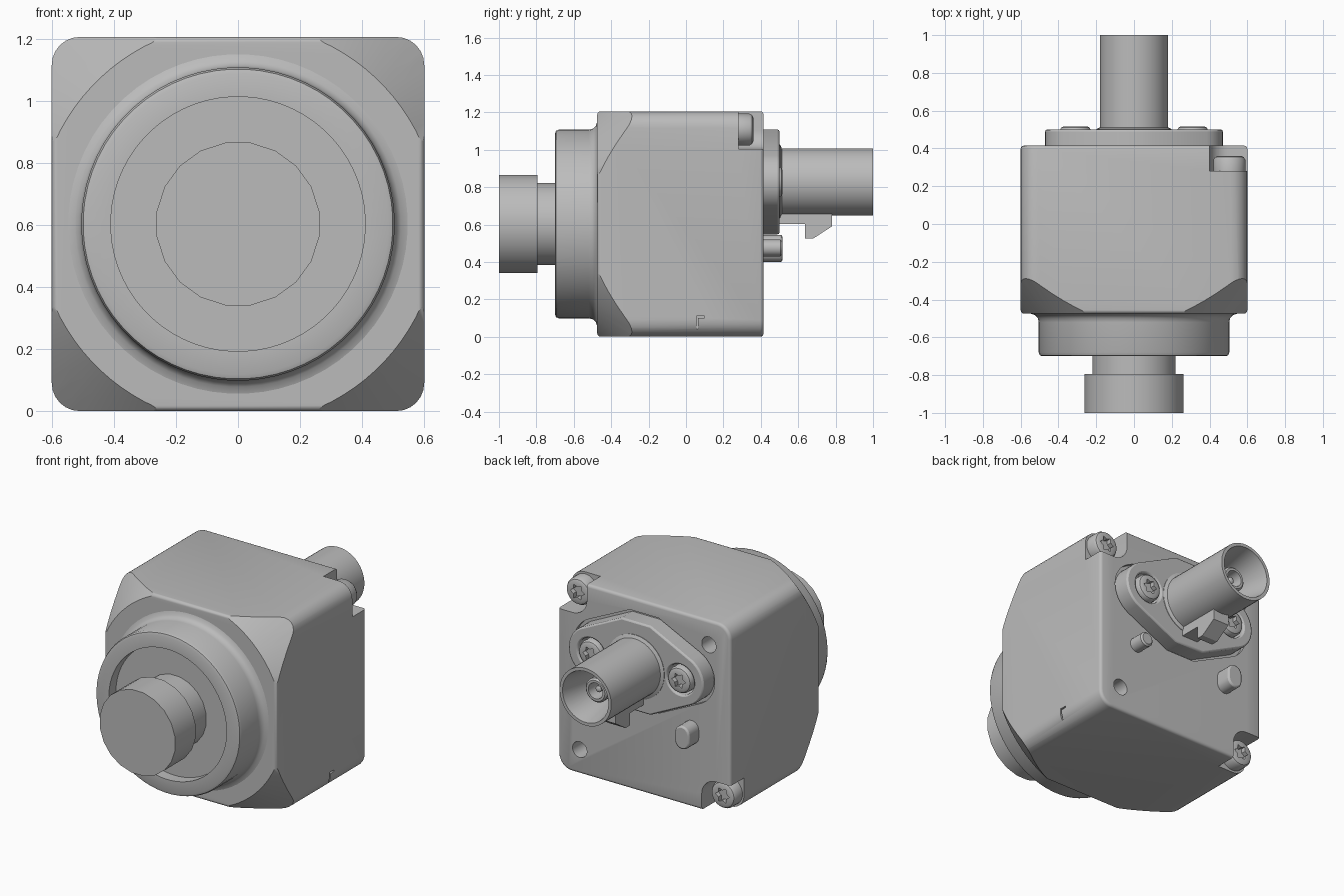
import bpy, bmesh
from math import sin, cos, pi, radians

cube = bpy.data.objects.get("Cube")
if cube:
    bpy.data.objects.remove(cube, do_unlink=True)

CZ = 0.603      # height of the lens axis
PZ = 0.828      # height of the connector axis

grey = bpy.data.materials.new("housing grey")
grey.use_nodes = True
grey.diffuse_color = (0.5, 0.5, 0.5, 1)
grey.node_tree.nodes["Principled BSDF"].inputs["Base Color"].default_value = (0.5, 0.5, 0.5, 1)


def finish(name, bm):
    bmesh.ops.remove_doubles(bm, verts=bm.verts, dist=1e-5)
    bmesh.ops.recalc_face_normals(bm, faces=bm.faces)
    mesh = bpy.data.meshes.new(name)
    bm.to_mesh(mesh)
    bm.free()
    mesh.materials.append(grey)
    ob = bpy.data.objects.new(name, mesh)
    bpy.context.collection.objects.link(ob)
    return ob


def lathe(name, profile, x=0, z=CZ, sides=64):
    """Revolve (radius, y) points about an axis parallel to y."""
    bm = bmesh.new()
    rings = []
    for r, y in profile:
        angles = [2 * pi * (i + 0.5) / sides for i in range(sides)]
        rings.append([bm.verts.new((x + r * cos(a), y, z + r * sin(a))) for a in angles])
    for a, b in zip(rings, rings[1:]):
        for i in range(sides):
            j = (i + 1) % sides
            bm.faces.new((a[i], a[j], b[j], b[i]))
    return finish(name, bm)


def prism(name, outline, start, end, axis="y"):
    """Extrude an outline along y (points x, z) or along x (points y, z)."""
    bm = bmesh.new()
    place = (lambda p, d: (p[0], d, p[1])) if axis == "y" else (lambda p, d: (d, p[0], p[1]))
    a = [bm.verts.new(place(p, start)) for p in outline]
    b = [bm.verts.new(place(p, end)) for p in outline]
    bm.faces.new(a)
    bm.faces.new(b)
    for i in range(len(a)):
        j = (i + 1) % len(a)
        bm.faces.new((a[i], a[j], b[j], b[i]))
    return finish(name, bm)


def boolean(ob, cutter, operation="DIFFERENCE"):
    mod = ob.modifiers.new("cut", "BOOLEAN")
    mod.operation, mod.solver, mod.object = operation, "EXACT", cutter
    bpy.context.view_layer.objects.active = ob
    bpy.ops.object.modifier_apply(modifier=mod.name)
    bpy.data.objects.remove(cutter, do_unlink=True)


def arc(x, z, r, first, last, steps=10):
    angles = [radians(first + (last - first) * i / steps) for i in range(steps + 1)]
    return [(x + r * cos(a), z + r * sin(a)) for a in angles]


def flange_outline(grow=0):
    right = arc(0.31, PZ, 0.16 + grow, -62, 62, 16)
    top = [(0.1, PZ + 0.28 + grow), (-0.1, PZ + 0.28 + grow)]
    left = [(-x, z) for x, z in reversed(right)]
    bottom = [(x, 2 * PZ - z) for x, z in reversed(top)]
    return right + top + left + bottom


def screw(name, x, z, r, base, top):
    """Domed head with a six-lobed socket."""
    head = lathe(name, [(0, base), (r, base), (r, top - 0.02), (r * 0.9, top - 0.006),
                        (r * 0.75, top), (0, top)], x, z, 32)
    star = [(x + r * (0.58, 0.38)[i % 2] * cos(i * pi / 6),
             z + r * (0.58, 0.38)[i % 2] * sin(i * pi / 6)) for i in range(12)]
    boolean(head, prism("socket", star, top - 0.03, top + 0.05))


# Housing: rounded block, front corners turned off by a cone
bm = bmesh.new()
bmesh.ops.create_cube(bm, size=1)
for v in bm.verts:
    v.co = (v.co.x * 1.2, -0.03 + v.co.y * 0.89, CZ + v.co.z * 1.205)
long_edges = [e for e in bm.edges if abs(e.verts[0].co.y - e.verts[1].co.y) > 0.5]
bmesh.ops.bevel(bm, geom=long_edges, offset=0.09, segments=6, affect="EDGES", profile=0.5)
rims = [e for e in bm.edges if abs(e.verts[0].co.y - e.verts[1].co.y) < 0.01]
bmesh.ops.bevel(bm, geom=rims, offset=0.018, segments=3, affect="EDGES", profile=0.5)
housing = finish("housing", bm)
boolean(housing, lathe("cone", [(0, -0.6), (0.535, -0.6), (1.0, -0.08), (1.0, 0.6), (0, 0.6)],
                       sides=96), "INTERSECT")

# Housing cuts: flange pocket, threaded holes, screw corners, side groove
boolean(housing, prism("pocket", flange_outline(0.02), 0.39, 0.5))
for s in (1, -1):
    boolean(housing, lathe("hole", [(0, 0.28), (0.05, 0.28), (0.05, 0.5), (0, 0.5)],
                           -s * 0.45, CZ + s * 0.45, 24))
    notch = arc(0.5, 0.5, 0.1, 180, 270) + [(0.8, 0.4), (0.8, 0.8), (0.4, 0.8)]
    boolean(housing, prism("notch", [(s * x, CZ + s * z) for x, z in notch], 0.28, 0.6))
    screw("corner_screw", s * 0.505, CZ + s * 0.505, 0.085, 0.27, 0.36)
groove = [(0.055, -0.1), (0.065, -0.1), (0.065, 0.1), (0.1, 0.1), (0.1, 0.11), (0.055, 0.11)]
boolean(housing, prism("groove", groove, 0.585, 0.7, "x"))

# Lens barrel with recessed front and filleted root
lathe("lens_barrel", [(0, -0.63), (0.41, -0.63), (0.41, -0.7), (0.485, -0.7), (0.499, -0.695),
                      (0.505, -0.68), (0.505, -0.52), (0.51, -0.498), (0.525, -0.482),
                      (0.55, -0.474), (0.55, -0.45), (0, -0.45)])
lathe("lens_plug", [(0, -1), (0.265, -1), (0.265, -0.795), (0.222, -0.795), (0.222, -0.62),
                    (0, -0.62)], sides=20)

# Connector flange and its screws
flange = prism("connector_flange", flange_outline(), 0.38, 0.5)
bevel = flange.modifiers.new("soft edge", "BEVEL")
bevel.width, bevel.segments, bevel.angle_limit = 0.01, 2, radians(50)
for s in (1, -1):
    boolean(flange, lathe("seat", [(0, 0.46), (0.095, 0.46), (0.095, 0.6), (0, 0.6)],
                          s * 0.31, PZ, 32))
    screw("flange_screw", s * 0.31, PZ, 0.083, 0.45, 0.517)

# Connector: hollow shell, inner contact tube, pin and latch key
lathe("connector_shell", [(0, 0.48), (0.2, 0.48), (0.2, 0.503), (0.18, 0.512), (0.18, 1.0),
                          (0.16, 1.0), (0.125, 0.82), (0.125, 0.7), (0, 0.7)], z=PZ, sides=40)
lathe("contact_tube", [(0, 0.69), (0.075, 0.69), (0.075, 0.89), (0.065, 0.9), (0.05, 0.9),
                       (0.045, 0.8), (0, 0.8)], z=PZ, sides=32)
lathe("contact_pin", [(0, 0.79), (0.02, 0.79), (0.02, 0.87), (0, 0.885)], z=PZ, sides=16)
latch = [(0.49, 0.68), (0.49, 0.602), (0.635, 0.602), (0.635, 0.525), (0.68, 0.525),
         (0.78, 0.59), (0.78, 0.68)]
prism("latch_key", latch, -0.055, 0.055, "x")

# Locating pegs below the connector
lathe("round_peg", [(0, 0.4), (0.045, 0.4), (0.045, 0.505), (0.035, 0.515), (0, 0.515)],
      0.33, 0.475, 24)
slot = arc(-0.33, 0.495, 0.05, 0, 180) + arc(-0.33, 0.45, 0.05, 180, 360)
peg = prism("long_peg", slot, 0.4, 0.515)
bevel = peg.modifiers.new("soft edge", "BEVEL")
bevel.width, bevel.segments, bevel.angle_limit = 0.01, 2, radians(50)

# Smooth shading with sharp edges kept
for ob in bpy.context.scene.objects:
    ob.select_set(ob.type == "MESH")
    if ob.type == "MESH":
        bpy.context.view_layer.objects.active = ob
bpy.ops.object.shade_smooth_by_angle(angle=radians(32))
